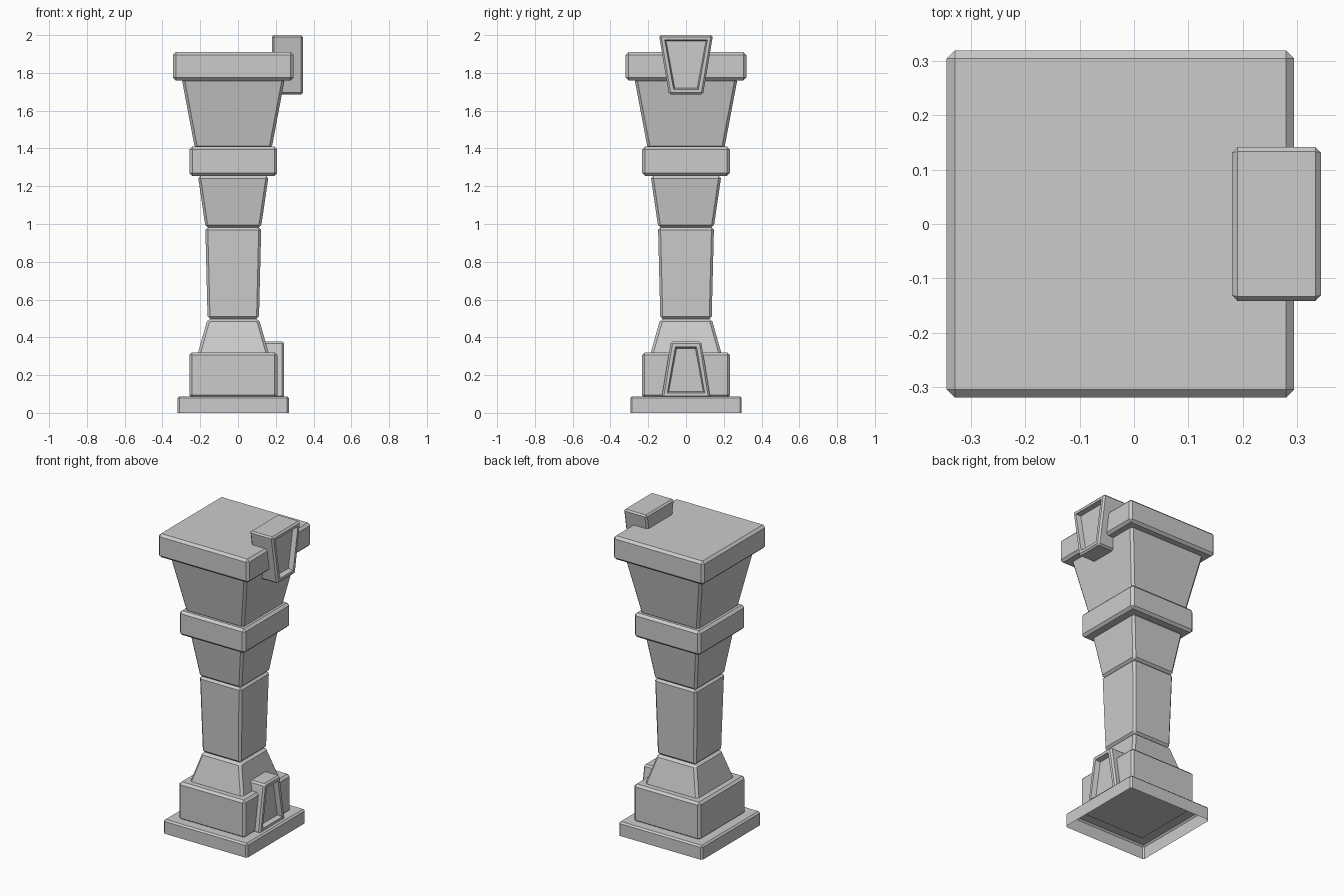
import bpy, bmesh

if "Cube" in bpy.data.objects:
    bpy.data.objects.remove(bpy.data.objects["Cube"])

CX = -0.025  # column axis


def finish(bm, name):
    bmesh.ops.recalc_face_normals(bm, faces=bm.faces)
    mesh = bpy.data.meshes.new(name)
    bm.to_mesh(mesh)
    bm.free()
    obj = bpy.data.objects.new(name, mesh)
    bpy.context.collection.objects.link(obj)
    return obj


def tapered(x0, x1, half, z0, z1):
    """Block from z0 to z1; x0, x1 and half each give (bottom, top) sizes."""
    bm = bmesh.new()
    rings = []
    for i, z in enumerate((z0, z1)):
        rings.append([bm.verts.new(p) for p in (
            (x0[i], -half[i], z), (x1[i], -half[i], z),
            (x1[i], half[i], z), (x0[i], half[i], z))])
    lo, hi = rings
    bm.faces.new(lo[::-1])
    bm.faces.new(hi)
    for i in range(4):
        j = (i + 1) % 4
        bm.faces.new((lo[i], lo[j], hi[j], hi[i]))
    bm.normal_update()
    return bm


def chamfer(bm, edges, width):
    bmesh.ops.bevel(bm, geom=edges, offset=width, offset_type='OFFSET',
                    segments=1, profile=0.5, affect='EDGES')
    bm.normal_update()


def column_part(name, z0, z1, h0, h1, width, open_bottom=False):
    bm = tapered((CX - h0, CX - h1), (CX + h0, CX + h1), (h0, h1), z0, z1)
    edges = list(bm.edges)
    if open_bottom:
        edges = [e for e in edges if max(v.co.z for v in e.verts) > z0 + 1e-4]
    chamfer(bm, edges, width)
    if open_bottom:
        under = [f for f in bm.faces if f.normal.z < -0.9]
        bmesh.ops.delete(bm, geom=under, context='FACES_ONLY')
    finish(bm, name)


def keystone(name, x0, x1, z0, z1, h0, h1):
    bm = tapered((x0, x0), (x1, x1), (h0, h1), z0, z1)
    chamfer(bm, list(bm.edges), 0.01)
    # recessed front panel
    front = max(bm.faces, key=lambda f: f.normal.x * f.calc_area())
    bmesh.ops.inset_region(bm, faces=[front], thickness=0.024)
    bmesh.ops.inset_region(bm, faces=[front], thickness=0.01, depth=-0.03)
    finish(bm, name)


# Stacked column sections: name, z range, half widths, chamfer
column_part("base_plinth", 0.0, 0.088, 0.295, 0.295, 0.01, True)
for part in (
    ("base_block", 0.08, 0.32, 0.233, 0.233, 0.014),
    ("base_taper", 0.30, 0.498, 0.192, 0.136, 0.014),
    ("shaft", 0.498, 0.982, 0.136, 0.148, 0.013),
    ("neck", 0.982, 1.255, 0.147, 0.187, 0.013),
    ("collar", 1.255, 1.41, 0.232, 0.232, 0.015),
    ("capital", 1.40, 1.77, 0.203, 0.273, 0.014),
    ("cap_slab", 1.76, 1.91, 0.319, 0.319, 0.015),
):
    column_part(*part)

# Ornaments on the right-hand face
keystone("upper_keystone", 0.18, 0.343, 1.685, 2.0, 0.09, 0.143)
keystone("lower_keystone", 0.09, 0.243, 0.08, 0.378, 0.129, 0.08)
